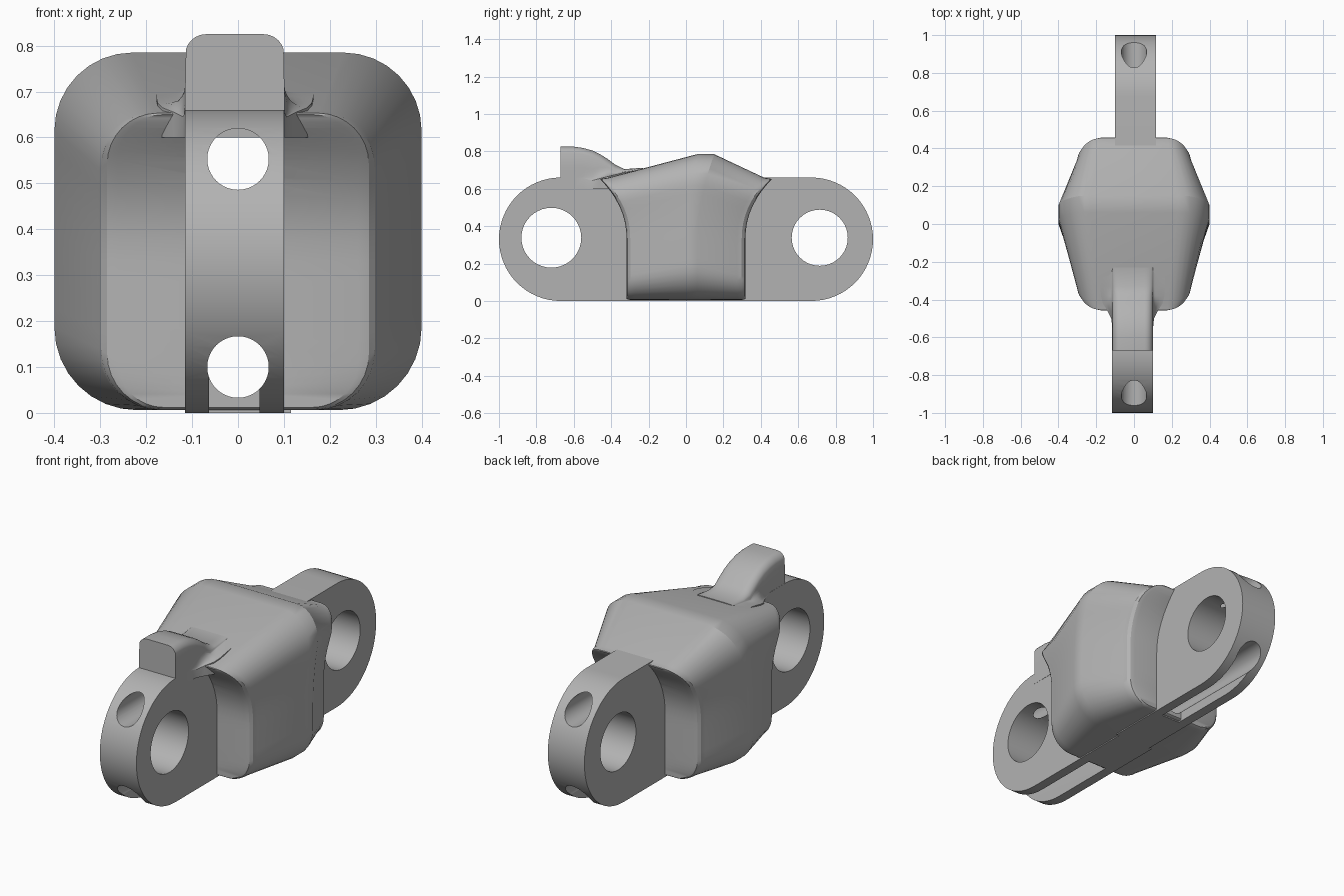
import bpy, bmesh, math
from mathutils import Matrix

old = bpy.data.objects.get("Cube")
if old:
    bpy.data.objects.remove(old, do_unlink=True)

grey = bpy.data.materials.new("plain_grey")
grey.use_nodes = True
colour = (0.45, 0.45, 0.45, 1)
grey.diffuse_color = colour
grey.node_tree.nodes["Principled BSDF"].inputs["Base Color"].default_value = colour


def make_object(name, bm):
    bmesh.ops.recalc_face_normals(bm, faces=bm.faces)
    mesh = bpy.data.meshes.new(name)
    bm.to_mesh(mesh)
    bm.free()
    mesh.materials.append(grey)
    ob = bpy.data.objects.new(name, mesh)
    bpy.context.collection.objects.link(ob)
    return ob


def loft(bm, rings):
    """Join closed rings of points with quads."""
    rows = [[bm.verts.new(p) for p in ring] for ring in rings]
    for a, b in zip(rows, rows[1:]):
        for i in range(len(a)):
            j = (i + 1) % len(a)
            bm.faces.new((a[i], a[j], b[j], b[i]))
    return rows


def cylinder(name, axis, centre, radius, length):
    bm = bmesh.new()
    turn = Matrix.Rotation(math.pi / 2, 4, "Y" if axis == "x" else "X")
    bmesh.ops.create_cone(bm, cap_ends=True, segments=40, radius1=radius, radius2=radius,
                          depth=length, matrix=Matrix.Translation(centre) @ turn)
    return make_object(name, bm)


def box(name, centre, size):
    bm = bmesh.new()
    bmesh.ops.create_cube(bm, size=1, matrix=Matrix.Translation(centre) @ Matrix.Diagonal((*size, 1)))
    return make_object(name, bm)


def cut(ob, cutters):
    bpy.context.view_layer.objects.active = ob
    for c in cutters:
        c.hide_render = True
        mod = ob.modifiers.new("cut", "BOOLEAN")
        mod.operation, mod.solver, mod.object = "DIFFERENCE", "EXACT", c
        bpy.ops.object.modifier_apply(modifier=mod.name)


def smooth(ob, angle):
    bpy.ops.object.select_all(action="DESELECT")
    ob.select_set(True)
    bpy.context.view_layer.objects.active = ob
    bpy.ops.object.shade_smooth_by_angle(angle=math.radians(angle))


# Long tunnels that run the whole length
tunnels = [cylinder("upper_tunnel_cutter", "y", (0, 0, 0.553), 0.067, 2.4),
           cylinder("lower_tunnel_cutter", "y", (0, 0, 0.1), 0.067, 2.4)]


# Lugs: flat bars with a round end, a pin hole and an underside slot
def lug(name, side, x, hole_y, hole_r):
    r = 0.33
    outline = [(0, 0), (0, 2 * r)]
    for i in range(33):
        a = math.pi / 2 - math.pi * i / 32
        outline.append((side * (1 - r + r * math.cos(a)), r + r * math.sin(a)))
    bm = bmesh.new()
    rows = loft(bm, [[(x + dx, y, z) for y, z in outline] for dx in (-0.108, 0.108)])
    for row in rows:
        bm.faces.new(row)
    ob = make_object(name, bm)
    pin = cylinder("pin_cutter", "x", (0, side * hole_y, 0.338), hole_r, 1)
    slot = box("slot_cutter", (x, side * 0.7, 0.02), (0.11, 0.8, 0.16))
    cut(ob, [pin, slot] + tunnels)
    for c in (pin, slot):
        bpy.data.objects.remove(c, do_unlink=True)
    smooth(ob, 30)


lug("front_lug", -1, -0.008, 0.72, 0.16)
lug("back_lug", 1, 0.008, 0.715, 0.15)


# Body: rounded sections swelling to the middle, with concave end faces
def section(half, low, high, r_low, r_high, y_at, steps=8):
    """Rounded rectangle starting at bottom centre; y follows the height."""
    right = []
    for cz, r, start in ((low + r_low, r_low, -90), (high - r_high, r_high, 0)):
        for i in range(steps + 1):
            a = math.radians(start + 90 * i / steps)
            right.append((half - r + r * math.cos(a), cz + r * math.sin(a)))
    # extra rows on the straight side so the concave curve stays smooth
    (x, z0), (_, z1) = right[steps], right[steps + 1]
    right[steps + 1:steps + 1] = [(x, z0 + (z1 - z0) * i / 10) for i in range(1, 10)]
    pts = right + [(-x, z) for x, z in reversed(right)]
    return [(x, y_at(z), z) for x, z in pts]


def end_y(side, inset):
    def y_at(z):
        t = max(0, (z - 0.33) / 0.32)
        return side * (0.318 + 0.14 * t ** 2.2 - inset)
    return y_at


def middle_y(low, high):
    def y_at(z):
        t = min(1, max(0, (z - 0.3) / 0.48))
        return low + (high - low) * t * t
    return y_at


def end_rings(side):
    return [section(0.262, 0.012, 0.65, 0.1, 0.1, end_y(side, 0)),
            section(0.285, 0.008, 0.653, 0.12, 0.11, end_y(side, 0.006)),
            section(0.298, 0.006, 0.655, 0.13, 0.12, end_y(side, 0.02)),
            section(0.304, 0.006, 0.658, 0.135, 0.125, end_y(side, 0.045))]


bm = bmesh.new()
rings = end_rings(-1)
rings += [section(0.4, 0.006, 0.785, 0.18, 0.17, middle_y(0, 0.06)),
          section(0.4, 0.006, 0.785, 0.18, 0.17, middle_y(0.06, 0.15))]
rings += reversed(end_rings(1))
rows = loft(bm, rings)
for row in (rows[0], rows[-1]):
    n = len(row)
    for i in range(n // 2 - 1):
        bm.faces.new((row[i], row[i + 1], row[n - 2 - i], row[n - 1 - i]))
body = make_object("body", bm)
cut(body, tunnels)
smooth(body, 28)
for c in tunnels:
    bpy.data.objects.remove(c, do_unlink=True)


# Hook: rounded tongue flaring into the front slope of the body
def hook_ring(y, top, flare):
    half, base, r = 0.108, 0.6, 0.045
    right = [(half + flare, base)]
    foot = min(0.655 + (y + 0.46) * 0.25, top - 0.01) if flare else 0.655
    rise = min(0.06, max(0.005, top - r - foot))
    for i in range(7):
        a = math.pi / 2 * i / 6
        right.append((half + flare * (1 - math.sin(a)), foot + rise * (1 - math.cos(a))))
    corner = max(foot + rise, top - r)
    for i in range(1, 7):
        a = math.pi / 2 * i / 6
        right.append((half - r + r * math.cos(a), corner + (top - corner) * math.sin(a)))
    return [(x - 0.007, y, z) for x, z in right + [(-x, z) for x, z in reversed(right)]]


stations = [(-0.67, 0.825, 0), (-0.6, 0.825, 0), (-0.55, 0.818, 0), (-0.5, 0.804, 0.005),
            (-0.46, 0.785, 0.025), (-0.42, 0.76, 0.05), (-0.38, 0.73, 0.06),
            (-0.33, 0.705, 0.063), (-0.23, 0.712, 0.063)]
bm = bmesh.new()
rows = loft(bm, [hook_ring(*s) for s in stations])
for row in (rows[0], rows[-1]):
    bm.faces.new(row)
smooth(make_object("hook", bm), 40)
